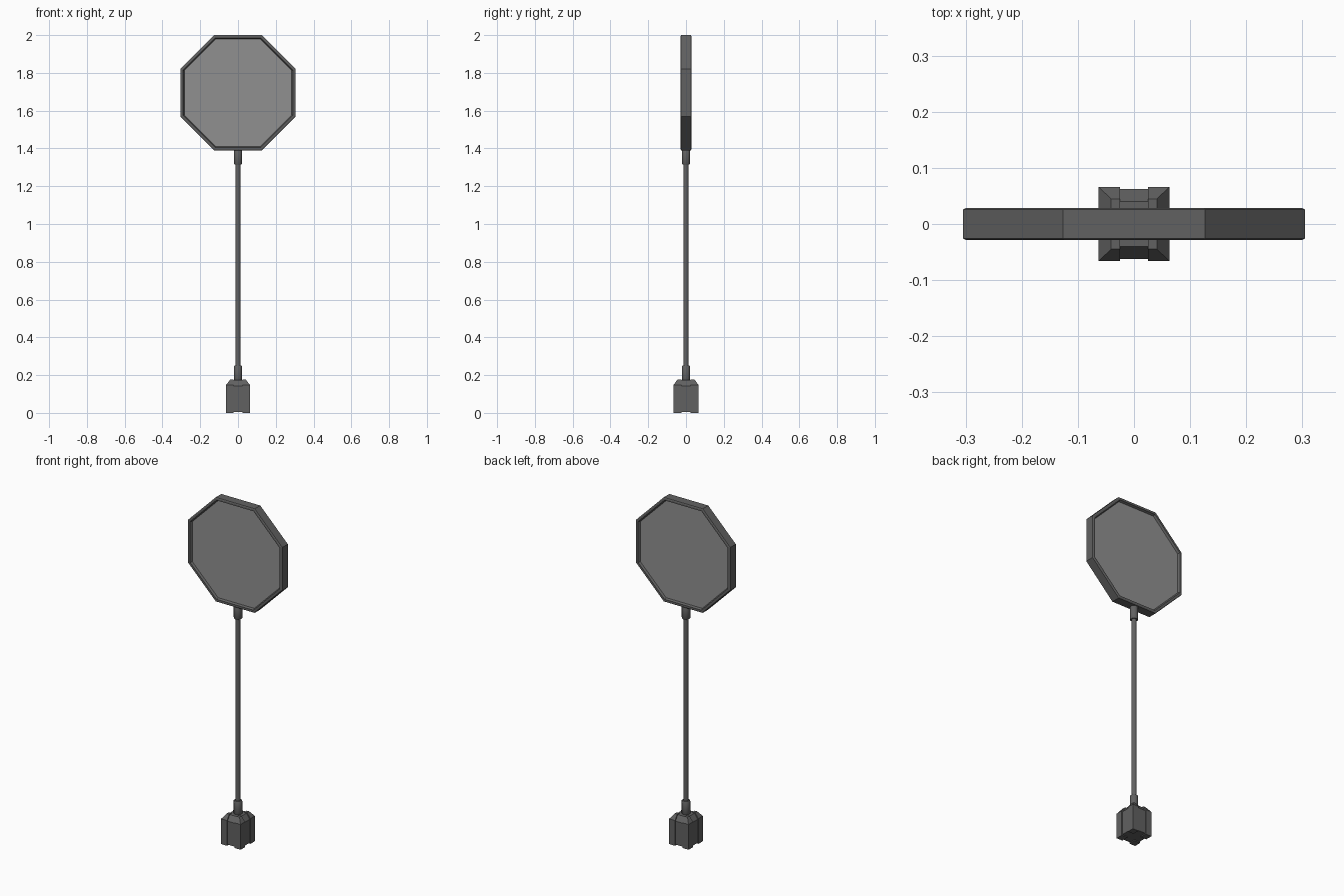
import bpy, bmesh
from math import pi, cos, sin, radians

if "Cube" in bpy.data.objects:
    bpy.data.objects.remove(bpy.data.objects["Cube"])


def material(name, v):
    m = bpy.data.materials.new(name)
    m.diffuse_color = (v, v, v, 1)
    m.use_nodes = True
    m.node_tree.nodes["Principled BSDF"].inputs["Base Color"].default_value = m.diffuse_color
    return m


DARK = material("dark_metal", 0.12)
PANEL = material("panel_grey", 0.28)


def loft(name, rings):
    """Skin a list of equal-length point rings and cap both ends (caps come last)."""
    bm = bmesh.new()
    loops = [[bm.verts.new(p) for p in ring] for ring in rings]
    n = len(loops[0])
    for a, b in zip(loops, loops[1:]):
        for i in range(n):
            j = (i + 1) % n
            bm.faces.new((a[i], a[j], b[j], b[i]))
    bm.faces.new(loops[0])
    bm.faces.new(loops[-1])
    bmesh.ops.recalc_face_normals(bm, faces=bm.faces)
    mesh = bpy.data.meshes.new(name)
    bm.to_mesh(mesh)
    bm.free()
    mesh.materials.append(DARK)
    ob = bpy.data.objects.new(name, mesh)
    bpy.context.collection.objects.link(ob)
    return ob


def octagon(apothem, z):
    r = apothem / cos(pi / 8)
    return [(r * cos(pi / 8 + i * pi / 4), r * sin(pi / 8 + i * pi / 4), z) for i in range(8)]


def turned(name, profile):
    return loft(name, [octagon(a, z) for a, z in profile])


def smooth(ob):
    bpy.ops.object.select_all(action='DESELECT')
    ob.select_set(True)
    bpy.context.view_layer.objects.active = ob
    bpy.ops.object.shade_smooth_by_angle(angle=radians(50))


def rect(x0, x1, y0, y1, z):
    return [(x0, y0, z), (x1, y0, z), (x1, y1, z), (x0, y1, z)]


# octagonal sign board: chamfered rim with a recessed lighter panel on both sides
half = [(0.284, 0.017), (0.290, 0.0285), (0.300, 0.0285), (0.305, 0.0255)]
board = turned("sign_board", [(a, -z) for a, z in half] + [(a, z) for a, z in reversed(half)])
board.data.materials.append(PANEL)
for face in board.data.polygons:
    if len(face.vertices) == 8:
        face.material_index = 1
board.rotation_euler = (pi / 2, 0, 0)
board.location.z = 1.695

# pole and its two collars
smooth(turned("pole", [(0.0135, 0.2), (0.0135, 1.36)]))
for name, z0, z1 in (("lower_collar", 0.165, 0.25), ("upper_collar", 1.315, 1.397)):
    smooth(turned(name, [(0.019, z0), (0.0215, z0 + 0.004), (0.0215, z1 - 0.004), (0.019, z1)]))

# base core, slightly recessed behind the corner posts
loft("base_core", [rect(-x, x, -y, y, z) for x, y, z in
                   ((0.059, 0.062, 0.006), (0.059, 0.062, 0.143), (0.037, 0.040, 0.173))])

# four corner posts with chamfered tops
for sx in (-1, 1):
    for sy in (-1, 1):
        loft("base_corner_post", [rect(sx * 0.025, sx * x, sy * 0.025, sy * y, z) for x, y, z in
                                  ((0.063, 0.066, 0), (0.063, 0.066, 0.148), (0.041, 0.045, 0.177))])
